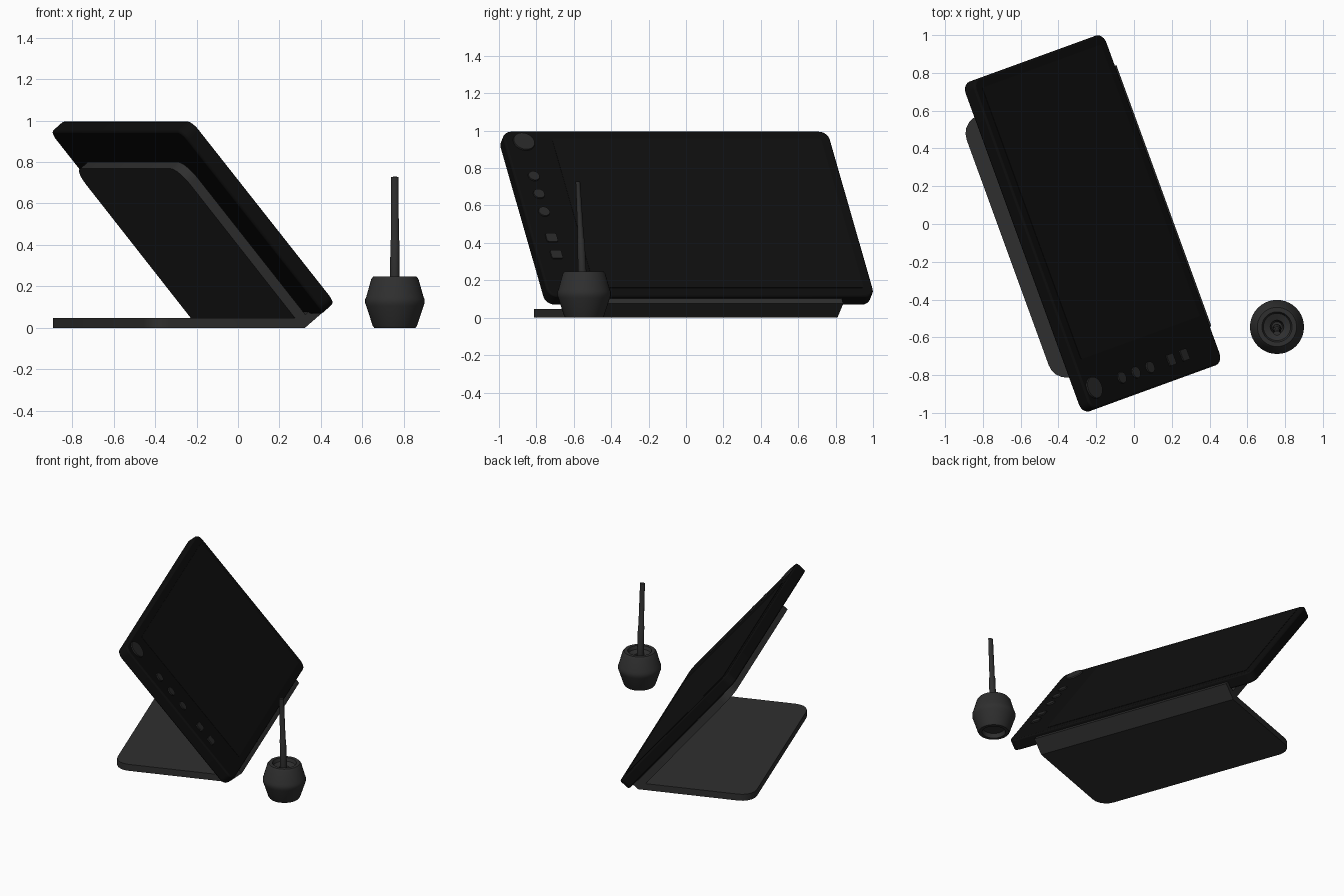
import bpy, bmesh, math
from mathutils import Matrix, Vector

if "Cube" in bpy.data.objects:
    bpy.data.objects.remove(bpy.data.objects["Cube"])

YAW, TILT = math.radians(20), math.radians(50)
STAND_FRAME = Matrix.Rotation(YAW, 4, 'Z')
# Tablet frame: local x along the length, y up the slope, z out of the screen
v = Vector((math.cos(YAW), math.sin(YAW), 0))
u = Vector((-math.sin(YAW), math.cos(YAW), 0))
up = Vector((0, 0, 1))
w = up * math.sin(TILT) - v * math.cos(TILT)
n = u.cross(w)
TABLET_FRAME = Matrix.Translation((-0.219, 0.003, 0.5325)) @ Matrix((u, w, n)).transposed().to_4x4()
T = 0.078  # tablet thickness


def mat(name, c):
    m = bpy.data.materials.new(name)
    m.diffuse_color = (c, c, c, 1)
    m.use_nodes = True
    m.node_tree.nodes["Principled BSDF"].inputs["Base Color"].default_value = m.diffuse_color
    return m


BLACK, SCREEN = mat("black", 0.004), mat("screen_black", 0.005)
DARK, KEY = mat("dark_grey", 0.028), mat("key_grey", 0.022)


def finish(bm, name, material, frame=Matrix(), bevel=0):
    bmesh.ops.recalc_face_normals(bm, faces=bm.faces)
    me = bpy.data.meshes.new(name)
    bm.to_mesh(me)
    bm.free()
    ob = bpy.data.objects.new(name, me)
    bpy.context.collection.objects.link(ob)
    ob.matrix_world = frame
    me.materials.append(material)
    bpy.ops.object.select_all(action='DESELECT')
    ob.select_set(True)
    bpy.context.view_layer.objects.active = ob
    if bevel:
        b = ob.modifiers.new("edge", 'BEVEL')
        b.width, b.segments, b.limit_method = bevel, 2, 'ANGLE'
        b.angle_limit = math.radians(40)
    bpy.ops.object.shade_smooth_by_angle(angle=math.radians(35))
    return ob


def slab(name, material, x, y, z, sx, sy, sz, radius, bevel=0):
    """Box on the tablet with rounded corners."""
    bm = bmesh.new()
    bmesh.ops.create_cube(bm, size=1, matrix=Matrix.Translation((x, y, z)) @ Matrix.Diagonal((sx, sy, sz, 1)))
    corners = [e for e in bm.edges if abs(e.verts[0].co.z - e.verts[1].co.z) > sz / 2]
    bmesh.ops.bevel(bm, geom=corners, offset=radius, segments=6, profile=0.5, affect='EDGES')
    return finish(bm, name, material, TABLET_FRAME, bevel)


def disc(name, x, y, r):
    bm = bmesh.new()
    bmesh.ops.create_cone(bm, cap_ends=True, segments=32, radius1=r, radius2=r * 0.93, depth=0.016,
                          matrix=Matrix.Translation((x, y, T / 2)))
    return finish(bm, name, KEY, TABLET_FRAME)


def lathe_mesh(profile, steps):
    bm = bmesh.new()
    vs = [bm.verts.new((r, 0, z)) for r, z in profile]
    es = [bm.edges.new(p) for p in zip(vs, vs[1:])]
    bmesh.ops.spin(bm, geom=vs + es, cent=(0, 0, 0), axis=(0, 0, 1), angle=2 * math.pi, steps=steps)
    bmesh.ops.remove_doubles(bm, verts=bm.verts, dist=1e-5)
    return bm


# Tablet body and screen
slab("tablet_body", BLACK, 0, 0, 0, 1.857, 1.152, T, 0.055, 0.01)
slab("screen", SCREEN, 0.11, 0, T / 2, 1.53, 1.04, 0.004, 0.01)

# Control strip
KX = -0.82
disc("dial", KX, 0.499, 0.062)
for i, y in enumerate((0.258, 0.134, 0.01)):
    disc(f"round_button_{i + 1}", KX, y, 0.033)
for i, y in enumerate((-0.173, -0.29)):
    slab(f"square_button_{i + 1}", KEY, KX, y, T / 2, 0.062, 0.056, 0.016, 0.008)

# Folded stand: base, sloping back plate and front lip in one profile
profile = [(-0.68, 0), (0.108, 0), (0.2, 0.075), (0.168, 0.113), (0.11, 0.064),
           (-0.507, 0.80), (-0.545, 0.768), (0.057, 0.047), (-0.68, 0.047)]
bm = bmesh.new()
face = bm.faces.new([bm.verts.new((t, -0.648, z)) for t, z in profile])
new = bmesh.ops.extrude_face_region(bm, geom=[face])["geom"]
bmesh.ops.translate(bm, vec=(0, 1.47, 0), verts=[g for g in new if isinstance(g, bmesh.types.BMVert)])
bm.normal_update()
ends = []
for e in bm.edges:
    a, b = e.verts[0].co, e.verts[1].co
    if abs(a.y - b.y) < 1e-4 and e.calc_length() < 0.06:
        if max(a.x, b.x) < -0.6 or min(a.z, b.z) > 0.7:
            ends.append(e)
bmesh.ops.bevel(bm, geom=ends, offset=0.1, segments=5, profile=0.5, affect='EDGES')
finish(bm, "folding_stand", DARK, STAND_FRAME)

# Pen holder
holder = [(0, 0.03), (0.07, 0.03), (0.078, 0.0), (0.1, 0), (0.107, 0.01), (0.138, 0.105), (0.143, 0.118),
          (0.143, 0.138), (0.138, 0.15), (0.114, 0.235), (0.104, 0.248), (0.08, 0.248), (0.072, 0.225),
          (0.036, 0.21), (0.027, 0.15), (0, 0.15)]
finish(lathe_mesh(holder, 40), "pen_holder", DARK, Matrix.Translation((0.757, -0.545, 0)))

# Pen: flattened toward the top and leaning slightly
bm = lathe_mesh([(0, 0.14), (0.012, 0.14), (0.023, 0.2), (0.022, 0.42), (0.019, 0.425), (0.018, 0.728), (0, 0.73)], 24)
for p in bm.verts:
    k = max(0, (p.co.z - 0.25) / 0.48)
    p.co.y = p.co.y * (1 - 0.33 * k) - 0.008 - 0.025 * k
finish(bm, "pen", DARK, Matrix.Translation((0.757, -0.545, 0)))
